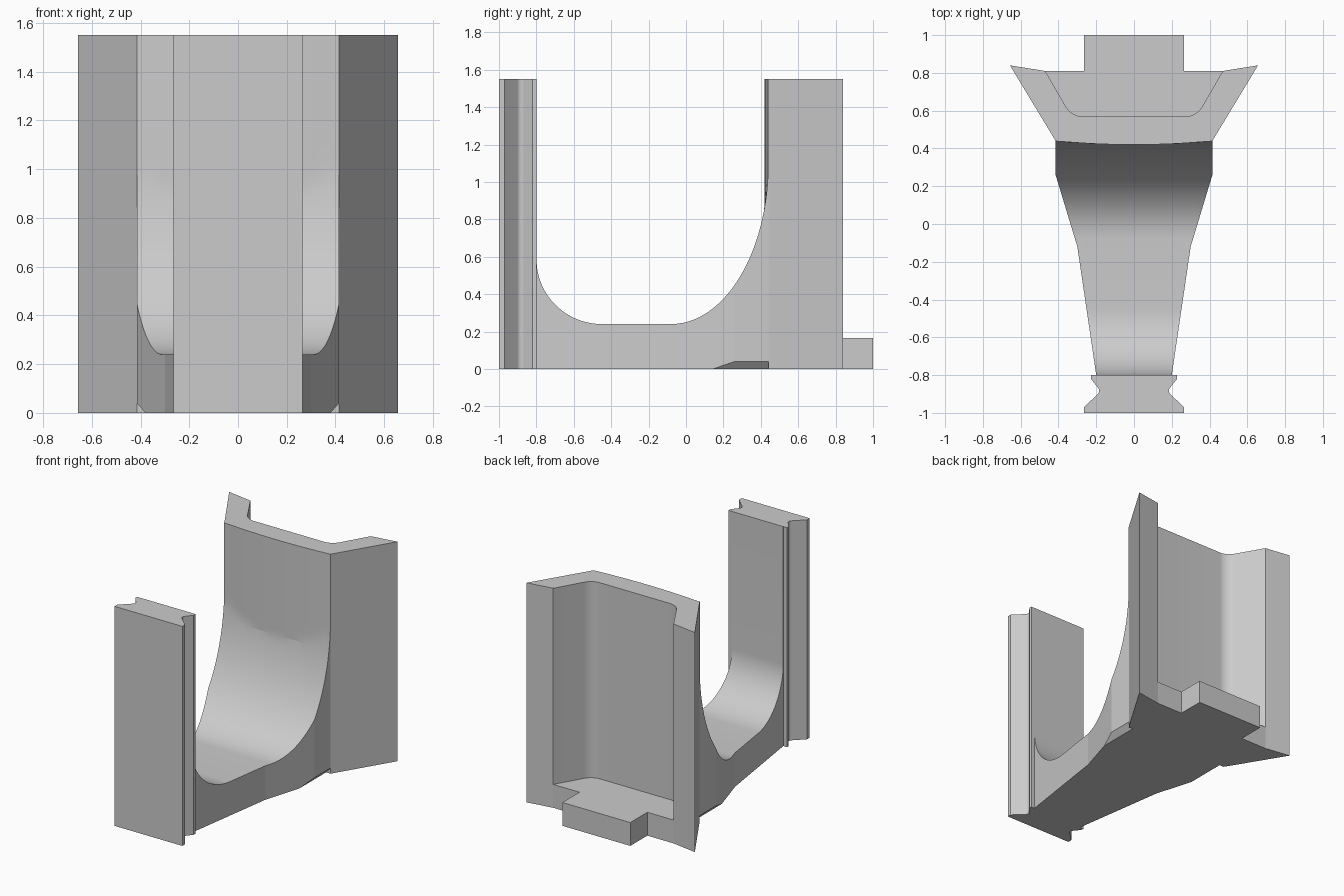
import bpy, bmesh
from math import sin, cos, pi
from mathutils import Vector
from mathutils.geometry import interpolate_bezier

if "Cube" in bpy.data.objects:
    bpy.data.objects.remove(bpy.data.objects["Cube"], do_unlink=True)

HEIGHT = 1.55

grey = bpy.data.materials.new("light grey")
grey.use_nodes = True
grey.diffuse_color = (0.6, 0.6, 0.6, 1)
grey.node_tree.nodes["Principled BSDF"].inputs["Base Color"].default_value = grey.diffuse_color


def loft(name, sections):
    """Closed solid through matching rings of points."""
    bm = bmesh.new()
    rings = [[bm.verts.new(p) for p in s] for s in sections]
    for a, b in zip(rings, rings[1:]):
        for i in range(len(a)):
            j = (i + 1) % len(a)
            bm.faces.new((a[i], a[j], b[j], b[i]))
    caps = [bm.faces.new(rings[0]), bm.faces.new(rings[-1])]
    if len(rings) > 2:
        bmesh.ops.triangulate(bm, faces=[f for f in bm.faces if f not in caps])
    bmesh.ops.recalc_face_normals(bm, faces=bm.faces)
    mesh = bpy.data.meshes.new(name)
    bm.to_mesh(mesh)
    bm.free()
    obj = bpy.data.objects.new(name, mesh)
    bpy.context.collection.objects.link(obj)
    return obj


def mirrored(half):
    return half + [(-x, y) for x, y in reversed(half)]


def plan_prism(name, half, z0, z1):
    outline = mirrored(half)
    return loft(name, [[(x, y, z) for x, y in outline] for z in (z0, z1)])


def rounded(start, corner, end, count):
    """Rounded corner between two points of a plan outline."""
    a, c, b = (Vector((*p, 0)) for p in (start, corner, end))
    pts = interpolate_bezier(a, a.lerp(c, 0.6), b.lerp(c, 0.6), b, count)
    return [(p.x, p.y) for p in pts]


# Body outline: grooved front post, flaring floor, rear wings and tab
half = [(0.265, -1), (0.265, -0.97)]
half += rounded((0.195, -0.903), (0.175, -0.885), (0.19, -0.868), 9)
half += [(0.228, -0.82), (0.228, -0.8), (0.2, -0.8), (0.3, -0.12),
         (0.415, 0.26), (0.415, 0.44), (0.657, 0.84), (0.47, 0.81),
         (0.265, 0.81), (0.265, 1)]
body = plan_prism("slotted_bracket", half, 0, HEIGHT)
body.data.materials.append(grey)

# Channel between the post and the bowed rear wall
steps = 36
front = [(-0.45 - 0.349 * cos(t), 0.585 - 0.345 * sin(t))
         for t in (pi / 2 * i / 24 for i in range(25))]
rear = [(-0.08 + 0.52 * sin(t), 1.1 - 0.86 * cos(t))
        for t in (pi / 2 * i / steps for i in range(steps + 1))]
profile = [(-0.799, 2)] + front + rear + [(0.44, 2)]
sections = []
for i in range(-8, 9):
    x = 0.42 * i / 8
    wall = min(0.439, 0.42 + 0.02 * (x / 0.415) ** 2)
    sections.append([(x, min(y, wall), z) for y, z in profile])
channel = loft("channel_cutter", sections)

# Open pocket behind the rear wall, above the base ledge
pocket_half = [(0.47, 1.2), (0.47, 0.81)]
pocket_half += rounded((0.36, 0.62), (0.331, 0.57), (0.275, 0.57), 14)
pocket = plan_prism("pocket_cutter", pocket_half, 0.165, 2)

# Small chamfers under the flared sides
cutters = [channel, pocket]
for side in (1, -1):
    wedge = [(0.336, -0.05), (0.45, -0.05), (0.45, 0.08)]
    cutters.append(loft("chamfer_cutter",
                        [[(side * x, y, z) for x, z in wedge] for y in (0.1, 0.44)]))

bpy.context.view_layer.objects.active = body
for cutter in cutters:
    cutter.hide_render = True
    mod = body.modifiers.new("cut", "BOOLEAN")
    mod.operation = "DIFFERENCE"
    mod.solver = "EXACT"
    mod.object = cutter
    bpy.ops.object.modifier_apply(modifier=mod.name)
    bpy.data.objects.remove(cutter, do_unlink=True)

# Soft curves, crisp edges
bpy.ops.object.select_all(action="DESELECT")
body.select_set(True)
bpy.ops.object.shade_smooth_by_angle(angle=0.14)
